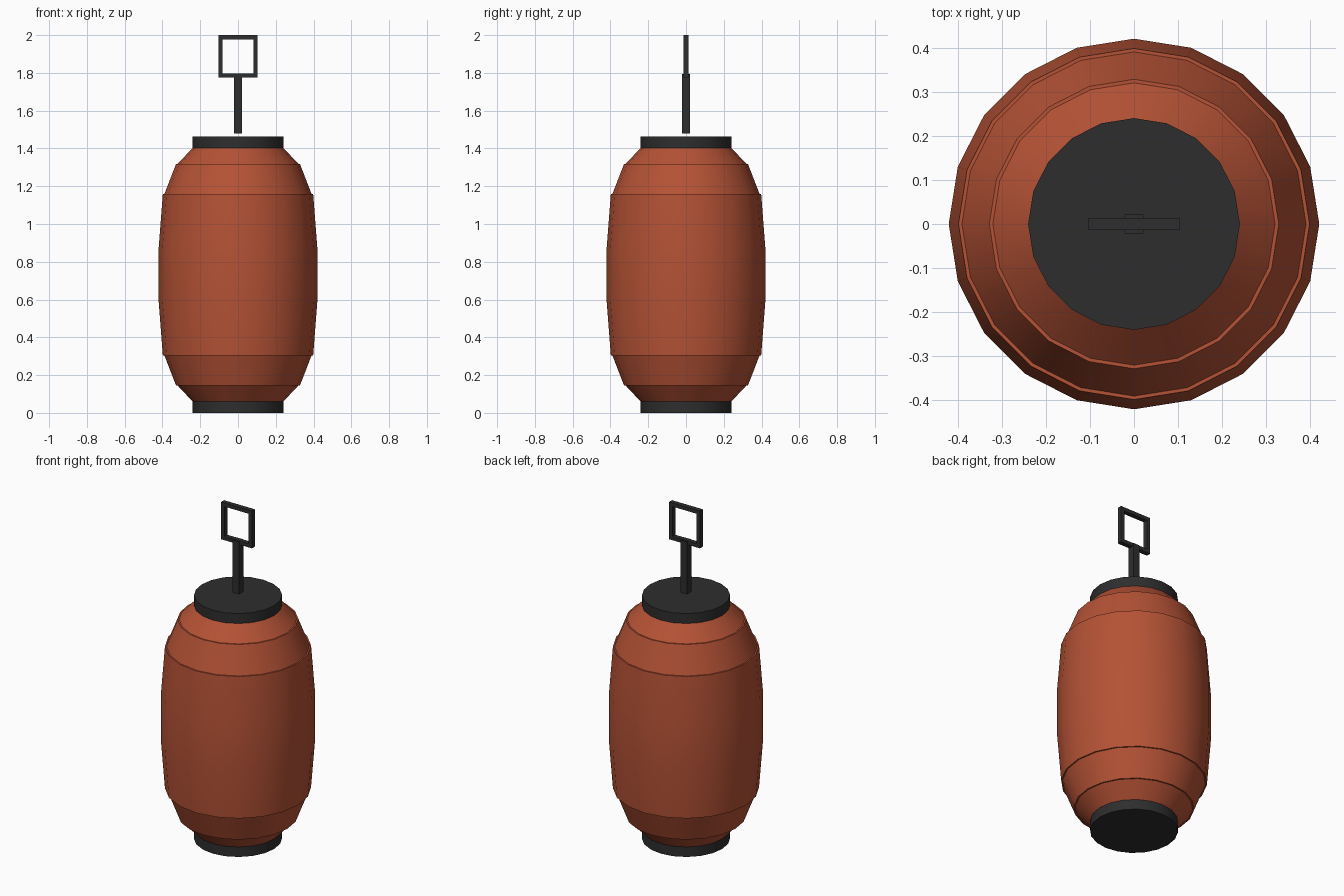
import bpy, math

if "Cube" in bpy.data.objects:
    bpy.data.objects.remove(bpy.data.objects["Cube"])

def material(name, rgb):
    m = bpy.data.materials.new(name)
    m.diffuse_color = (*rgb, 1)
    m.use_nodes = True
    m.node_tree.nodes["Principled BSDF"].inputs["Base Color"].default_value = m.diffuse_color
    return m

RED = material("burnt orange paper", (0.46, 0.085, 0.036))
DARK = material("charcoal", (0.027, 0.027, 0.027))
SIDES = 20

def add_mesh(name, verts, faces, mat):
    me = bpy.data.meshes.new(name)
    me.from_pydata(verts, [], faces)
    me.materials.append(mat)
    ob = bpy.data.objects.new(name, me)
    bpy.context.collection.objects.link(ob)
    return ob

def lathe(name, profile, mat, angle):
    """Spin an (r, z) profile about z and close both ends."""
    n = SIDES
    verts = [(r * math.cos(2 * math.pi * i / n), r * math.sin(2 * math.pi * i / n), z)
             for r, z in profile for i in range(n)]
    faces = [(k * n + i, k * n + (i + 1) % n, (k + 1) * n + (i + 1) % n, (k + 1) * n + i)
             for k in range(len(profile) - 1) for i in range(n)]
    faces += [tuple(reversed(range(n))), tuple(range((len(profile) - 1) * n, len(profile) * n))]
    ob = add_mesh(name, verts, faces, mat)
    bpy.ops.object.select_all(action='DESELECT')
    ob.select_set(True)
    bpy.context.view_layer.objects.active = ob
    bpy.ops.object.shade_smooth_by_angle(angle=math.radians(angle))
    return ob

def box(name, lo, hi, mat):
    bpy.ops.mesh.primitive_cube_add(size=1, location=[(a + b) / 2 for a, b in zip(lo, hi)])
    ob = bpy.context.object
    ob.name = name
    ob.scale = [b - a for a, b in zip(lo, hi)]
    ob.data.materials.append(mat)
    return ob

# Paper body: stacked bands with tiny lips at the ribs
half = [(0.24, 0.06), (0.32, 0.145), (0.328, 0.145), (0.39, 0.305), (0.398, 0.305), (0.42, 0.59)]
body = half + [(r, 1.463 - z) for r, z in reversed(half)]
lathe("lantern_body", body, RED, 40)

# End caps
lathe("bottom_cap", [(0.24, 0), (0.24, 0.063)], DARK, 30)
lathe("top_cap", [(0.24, 1.4), (0.24, 1.463)], DARK, 30)

# Hanging rod, floating just above the cap
box("hanging_rod", (-0.021, -0.021, 1.48), (0.021, 0.021, 1.795), DARK)

# Square hanging loop
T, Y, W = 0.022, 0.014, 0.103
box("loop_bottom", (-W, -Y, 1.776), (W, Y, 1.776 + T), DARK)
box("loop_top", (-W, -Y, 2 - T), (W, Y, 2), DARK)
for side, s in (("left", -1), ("right", 1)):
    x0, x1 = sorted((s * W, s * (W - T)))
    box("loop_" + side, (x0, -Y, 1.776 + T), (x1, Y, 2 - T), DARK)
